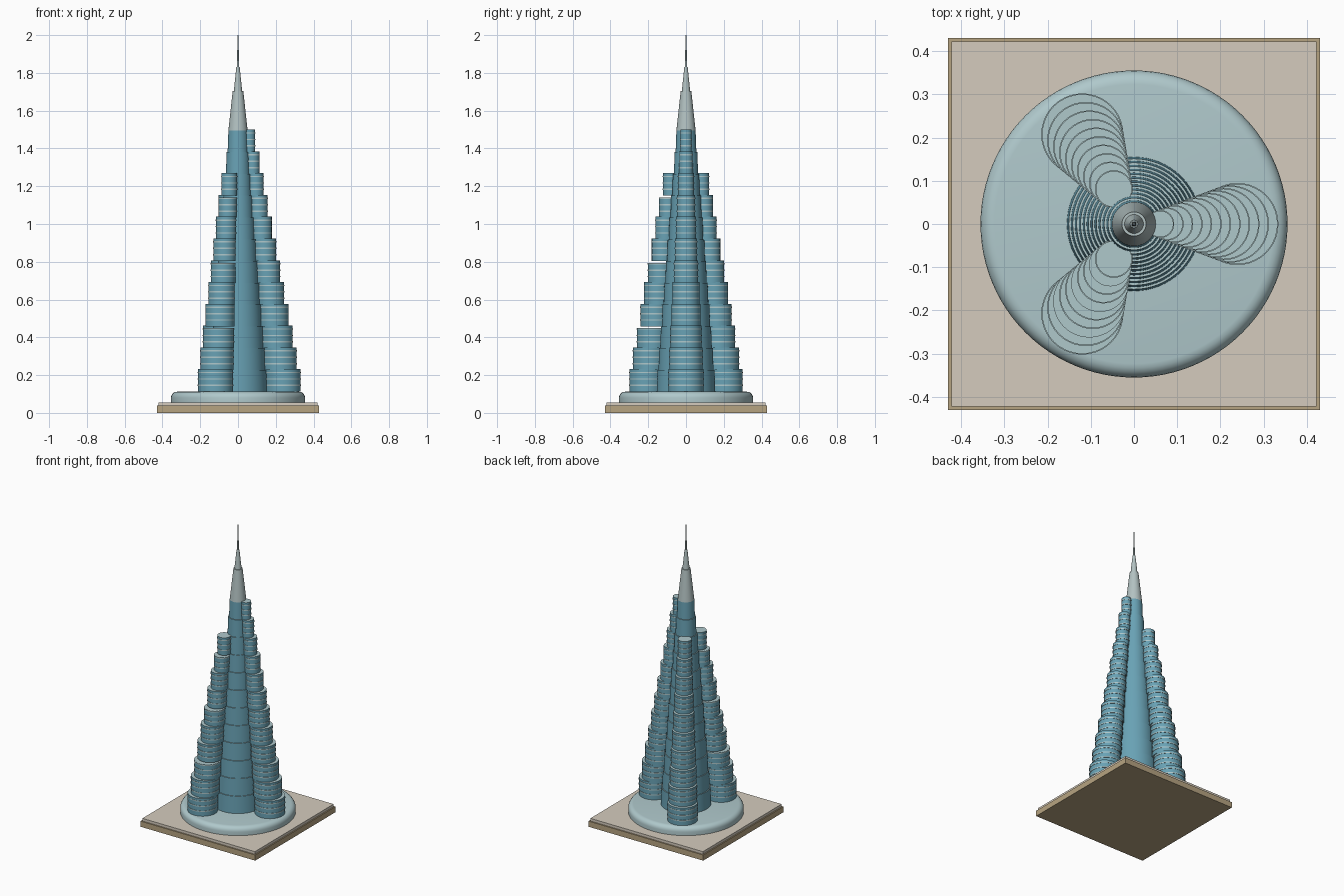
import bpy, bmesh, math
from mathutils import Matrix, Vector

cube = bpy.data.objects.get("Cube")
if cube:
    bpy.data.objects.remove(cube, do_unlink=True)


def material(name, color):
    m = bpy.data.materials.new(name)
    m.use_nodes = True
    m.diffuse_color = (*color, 1)
    m.node_tree.nodes["Principled BSDF"].inputs["Base Color"].default_value = (*color, 1)
    return m


glass = material("blue glass", (0.14, 0.36, 0.46))
pale = material("pale blue grey", (0.43, 0.58, 0.60))
metal = material("spire metal", (0.45, 0.54, 0.54))
stone = material("beige stone", (0.66, 0.60, 0.51))
tan = material("tan stone", (0.47, 0.37, 0.22))


def finish(name, bm, mats, smooth=True):
    mesh = bpy.data.meshes.new(name)
    bm.to_mesh(mesh)
    bm.free()
    for m in mats:
        mesh.materials.append(m)
    obj = bpy.data.objects.new(name, mesh)
    bpy.context.collection.objects.link(obj)
    if smooth:
        bpy.ops.object.select_all(action="DESELECT")
        obj.select_set(True)
        bpy.context.view_layer.objects.active = obj
        bpy.ops.object.shade_smooth_by_angle(angle=math.radians(35))
    return obj


def drum(bm, centre, r0, r1, z0, z1, side=0, cap=0, sides=40):
    """Upright drum or frustum; side and cap are material slots."""
    place = Matrix.Translation((centre[0], centre[1], (z0 + z1) / 2))
    made = bmesh.ops.create_cone(bm, cap_ends=True, segments=sides, radius1=r0,
                                 radius2=r1, depth=z1 - z0, matrix=place)
    for f in {f for v in made["verts"] for f in v.link_faces}:
        f.normal_update()
        f.material_index = cap if abs(f.normal.z) > 0.9 else side


def slab(name, half, z0, z1, mat):
    bm = bmesh.new()
    place = Matrix.Translation((0, 0, (z0 + z1) / 2)) @ Matrix.Diagonal((2 * half, 2 * half, z1 - z0, 1))
    bmesh.ops.create_cube(bm, size=1, matrix=place)
    finish(name, bm, [mat], smooth=False)


# Square plinth
slab("plinth_base", 0.43, 0, 0.038, tan)
slab("plinth_top", 0.422, 0.038, 0.056, stone)

# Round podium with a rounded shoulder
bm = bmesh.new()
drum(bm, (0, 0), 0.355, 0.355, 0.056, 0.112, sides=96)
rim = [e for e in bm.edges if all(v.co.z > 0.1 for v in e.verts)]
bmesh.ops.bevel(bm, geom=rim, offset=0.032, segments=5, profile=0.5, affect="EDGES")
podium = finish("podium", bm, [pale])

BASE, STEP, TIERS = 0.112, 0.1153, 12

# Central core of stepped drums
bm = bmesh.new()
for i in range(TIERS):
    r = 0.155 - 0.0091 * i
    z = BASE + STEP * i
    drum(bm, (0, 0), r, r - 0.004, z, z + STEP, 0, 1, sides=64)
finish("core", bm, [glass, pale])

# Three wings of shrinking drums, ringed by floor bands
for name, angle, count, gap in (("left_wing", 0, 12, False),
                                ("back_wing", 120, 10, False),
                                ("front_wing", 240, 10, True)):
    direction = Vector((math.cos(math.radians(angle)), math.sin(math.radians(angle))))
    walls, bands = bmesh.new(), bmesh.new()
    for i in range(count):
        centre = direction * (0.239 - 0.0162 * i)
        r = 0.093 - 0.0057 * i
        z = BASE + STEP * i
        top = z + STEP + (-0.009 if gap and i % 3 == 2 else 0.004)
        drum(walls, centre, r, r, z, top, 0, 1)
        for k in range(3):
            zb = z + 0.03 + 0.034 * k
            drum(bands, centre, r + 0.002, r + 0.002, zb, zb + 0.007)
    finish(name, walls, [glass, pale])
    finish(name + "_floor_bands", bands, [pale])

# Tapering spire and needle
for name, r0, r1, z0, z1 in (("spire_lower", 0.051, 0.028, 1.494, 1.705),
                             ("spire_upper", 0.022, 0.009, 1.705, 1.83),
                             ("needle_lower", 0.006, 0.004, 1.83, 1.92),
                             ("needle_tip", 0.004, 0.002, 1.92, 2.0)):
    bm = bmesh.new()
    drum(bm, (0, 0), r0, r1, z0, z1)
    finish(name, bm, [metal])
